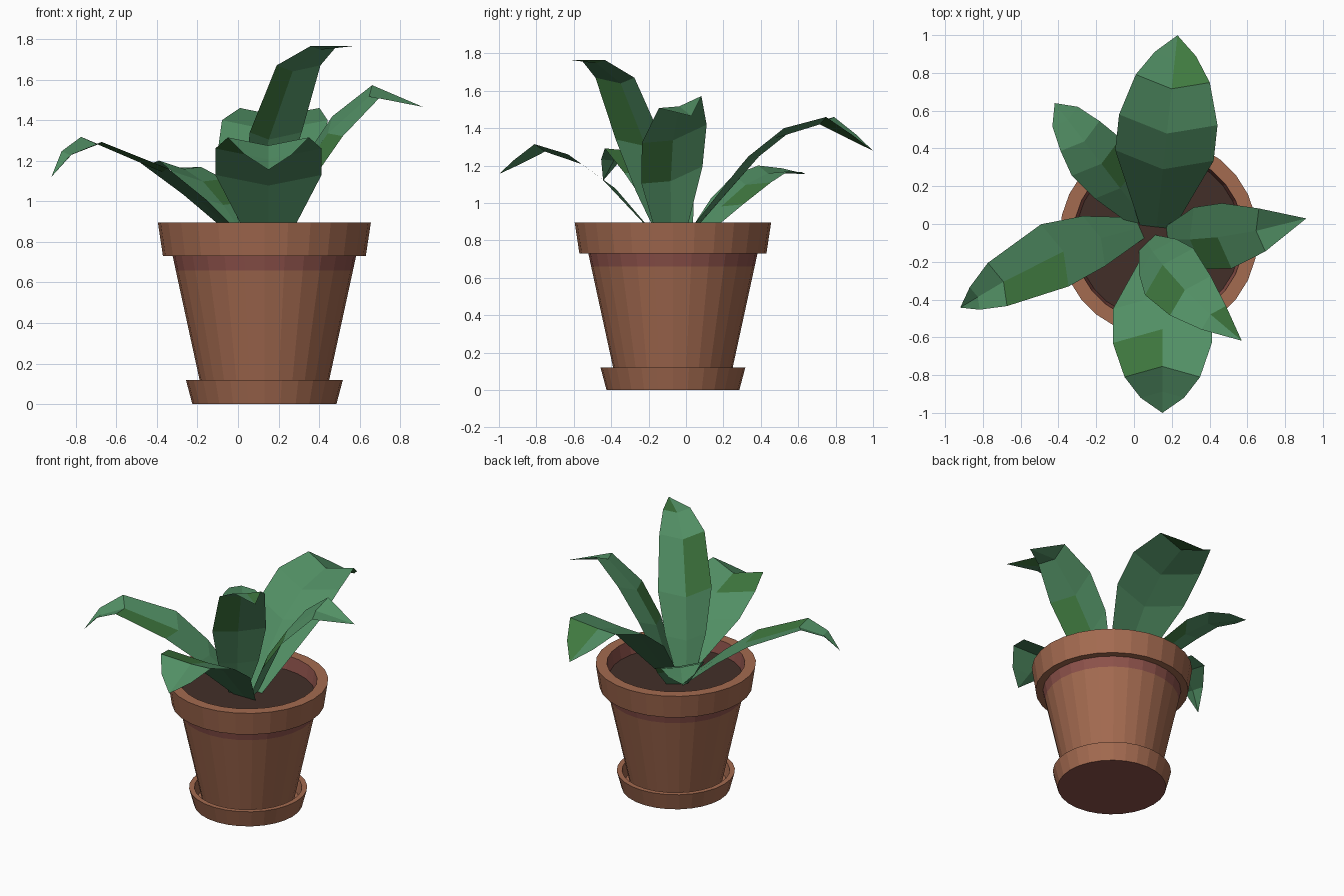
import bpy, bmesh, math
from mathutils import Vector

if "Cube" in bpy.data.objects:
    bpy.data.objects.remove(bpy.data.objects["Cube"])

CX, CY, SIDES = 0.13, -0.07, 28


def material(name, rgb):
    m = bpy.data.materials.new(name)
    m.diffuse_color = (*rgb, 1)
    m.use_nodes = True
    m.node_tree.nodes["Principled BSDF"].inputs["Base Color"].default_value = m.diffuse_color
    return m


clay = material("clay", (0.37, 0.145, 0.08))
red_clay = material("red_clay", (0.27, 0.085, 0.07))
soil_mat = material("soil", (0.055, 0.028, 0.022))
green = material("leaf_green", (0.085, 0.28, 0.13))
moss = material("leaf_moss", (0.05, 0.19, 0.05))


def make(name, bm, mats):
    mesh = bpy.data.meshes.new(name)
    bm.to_mesh(mesh)
    bm.free()
    ob = bpy.data.objects.new(name, mesh)
    bpy.context.collection.objects.link(ob)
    for m in mats:
        mesh.materials.append(m)
    return ob


def lathe(name, profile, mats, second=()):
    """Revolve (radius, z) points; segments listed in second use material 1."""
    bm = bmesh.new()
    rings = []
    for r, z in profile:
        n = SIDES if r > 0 else 1
        rings.append([bm.verts.new((CX + r * math.cos(2 * math.pi * i / SIDES),
                                    CY + r * math.sin(2 * math.pi * i / SIDES), z))
                      for i in range(n)])
    for s, (a, b) in enumerate(zip(rings, rings[1:])):
        for i in range(SIDES):
            j = (i + 1) % SIDES
            vs = [a[i % len(a)], a[j % len(a)], b[j % len(b)], b[i % len(b)]]
            f = bm.faces.new(list(dict.fromkeys(vs)))
            f.material_index = int(s in second)
    return make(name, bm, mats)


# pot: tapered wall, red band under the rim, thick rim, inner wall
lathe("pot", [(0, 0.03), (0.30, 0.03), (0.437, 0.66), (0.452, 0.73), (0.50, 0.73),
              (0.525, 0.895), (0.452, 0.895), (0.435, 0.79)],
      [clay, red_clay], second=(2, 6))
# saucer with raised lip
lathe("saucer", [(0, 0), (0.355, 0), (0.387, 0.12), (0.352, 0.12), (0.335, 0.03), (0, 0.03)],
      [clay, red_clay], second=(0,))
# soil disc
lathe("soil", [(0.438, 0.80), (0, 0.80)], [soil_mat])


def leaf(name, base, azimuth, stations, moss_faces, bend=0, roll=0):
    """Creased blade: stations are (distance from base, edge height, half width)."""
    a = math.radians(azimuth)
    out = Vector((math.cos(a), math.sin(a), 0))
    side = Vector((-out.y, out.x, 0))
    length = stations[-1][0]
    bm = bmesh.new()
    rows = []
    for k, (d, z, w) in enumerate(stations):
        p = Vector((*base, z)) + out * d + side * bend * math.sin(math.pi * d / length)
        if w == 0:
            rows.append([bm.verts.new(p)] * 3)
            continue
        half = side * w + Vector((0, 0, roll * w * (k > 0)))
        fold = 0.1 if k == 0 else 1
        mid = p - fold * w * (out * 0.28 + Vector((0, 0, 0.2)))
        rows.append([bm.verts.new(v) for v in (p - half, mid, p + half)])
    n = 0
    for r0, r1 in zip(rows, rows[1:]):
        for c in (0, 1):
            f = bm.faces.new(list(dict.fromkeys([r0[c], r0[c + 1], r1[c + 1], r1[c]])))
            f.material_index = int(n in moss_faces)
            n += 1
    return make(name, bm, [green, moss])


# six leaves around the crown
leaf("back_leaf", (0.12, -0.015), 83.8,
     [(0, .80, .09), (.38, 1.25, .262), (.57, 1.40, .262), (.79, 1.46, .197),
      (.92, 1.365, .11), (1.02, 1.28, 0)], (6, 8))
leaf("back_left_leaf", (0.05, 0.03), 127.6,
     [(0, .80, .07), (.24, 1.01, .14), (.41, 1.13, .163), (.55, 1.185, .13),
      (.68, 1.175, .085), (.77, 1.155, 0)], (2,), roll=0.12)
leaf("left_leaf", (0.03, -0.02), 204,
     [(0, .80, .06), (.25, 1.02, .145), (.47, 1.18, .18), (.81, 1.305, .125),
      (.95, 1.24, .065), (1.04, 1.12, 0)], (5,), bend=-0.05, roll=-0.1)
leaf("front_leaf", (0.15, -0.14), 270,
     [(0, .80, .09), (.31, 1.13, .262), (.49, 1.26, .262), (.67, 1.315, .20),
      (.78, 1.23, .115), (.86, 1.155, 0)], (4,))
leaf("right_leaf", (0.18, -0.08), 8.5,
     [(0, .80, .07), (.16, 1.15, .165), (.31, 1.37, .175), (.50, 1.54, .115),
      (.74, 1.465, 0)], (2,), bend=-0.03, roll=0.28)
leaf("tall_leaf", (0.07, -0.10), -46,
     [(0, .80, .06), (.09, 1.06, .135), (.19, 1.34, .178), (.36, 1.67, .15),
      (.53, 1.765, .09), (.72, 1.765, 0)], (4, 9), bend=-0.03)
